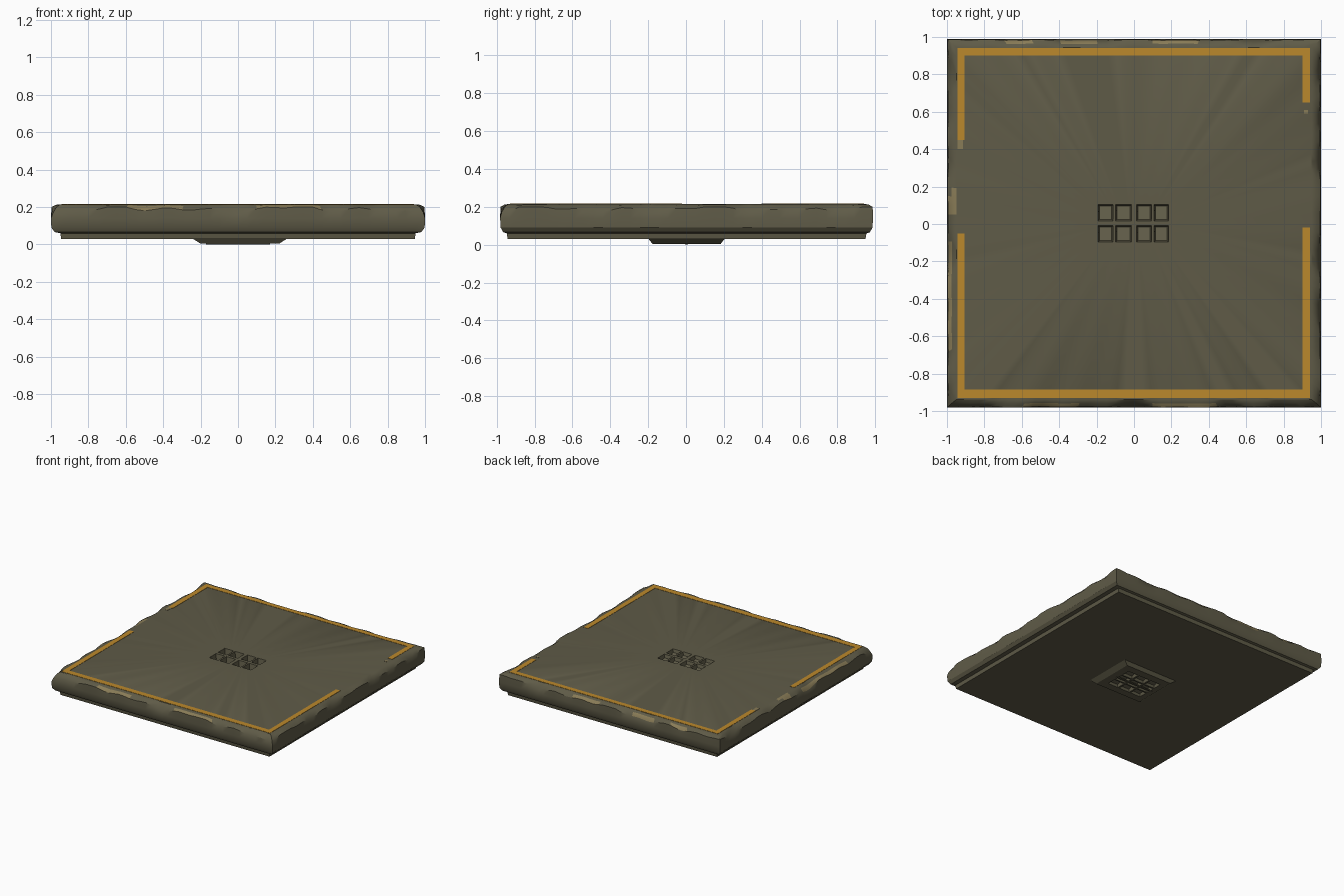
import bpy, bmesh, math, random

if "Cube" in bpy.data.objects:
    bpy.data.objects.remove(bpy.data.objects["Cube"])

random.seed(4)


def material(name, rgb):
    m = bpy.data.materials.new(name)
    m.diffuse_color = (*rgb, 1)
    m.use_nodes = True
    m.node_tree.nodes["Principled BSDF"].inputs["Base Color"].default_value = m.diffuse_color
    return m


OLIVE = material("olive panel", (0.115, 0.105, 0.064))
ORANGE = material("orange paint", (0.50, 0.25, 0.025))
WORN = material("worn edge", (0.25, 0.20, 0.095))

N = 40  # segments along each side
YC = 0.003


def finish(bm, name, mats, smooth=True):
    me = bpy.data.meshes.new(name)
    bm.to_mesh(me)
    bm.free()
    ob = bpy.data.objects.new(name, me)
    bpy.context.collection.objects.link(ob)
    for m in mats:
        me.materials.append(m)
    if smooth:
        bpy.context.view_layer.objects.active = ob
        ob.select_set(True)
        bpy.ops.object.shade_smooth_by_angle(angle=math.radians(28))
        ob.select_set(False)
    return ob


def ring(hx, hy, z, wear=None, dx=0.0):
    """Points around a rectangle, counter-clockwise from front left."""
    pts = []
    for side in range(4):
        for i in range(N):
            t = -1 + 2 * i / N
            u, v = [(t, -1), (1, t), (-t, 1), (-1, -t)][side]
            k = wear[side * N + i] if wear else 0
            pts.append((u * hx * (1 - 0.008 * k) + dx,
                        v * hy * (1 - 0.008 * k) + YC, z - 0.035 * k))
    return pts


# smooth seeded wear around the rim
ph = [random.uniform(0, 6.28) for _ in range(3)]
wear = []
for i in range(4 * N):
    a = 2 * math.pi * i / (4 * N)
    w = sum(math.sin(f * a + p) for f, p in zip((9, 17, 31), ph)) / 3
    wear.append(max(0, 0.35 + 0.8 * w))
half = [w * 0.4 for w in wear]

# slab: lofted from the lower vent frame, around the rim, to the upper vent
rings = [
    ring(0.17, 0.13, 0.004), ring(0.21, 0.18, 0.004, dx=0.01),
    ring(0.25, 0.20, 0.03, dx=0.01), ring(0.945, 0.945, 0.03),
    ring(0.95, 0.95, 0.06), ring(0.98, 0.968, 0.066),
    ring(0.998, 0.982, 0.09), ring(1.0, 0.985, 0.14),
    ring(0.997, 0.983, 0.20, wear), ring(0.975, 0.962, 0.212, half),
    ring(0.95, 0.942, 0.215), ring(0.20, 0.11, 0.213)]
bm = bmesh.new()
vr = [[bm.verts.new(p) for p in r] for r in rings]
for a, (lo, hi) in enumerate(zip(vr, vr[1:])):
    for i in range(4 * N):
        j = (i + 1) % (4 * N)
        f = bm.faces.new((lo[i], lo[j], hi[j], hi[i]))
        c = f.calc_center_median()
        # bare paint on the worn chamfer
        if a in (8, 9):
            back = c.y > 0.9 and (-0.68 < c.x < -0.52 or -0.4 < c.x < -0.2 or 0.1 < c.x < 0.35)
            front = c.y < -0.9 and (-0.6 < c.x < -0.3 or 0.08 < c.x < 0.45)
            left = c.x < -0.9 and (0.03 < c.y < 0.17 or -0.7 < c.y < -0.1)
            if a == 8 and (back or front or left):
                f.material_index = 1
            if a == 9 and c.x < -0.9 and 0.03 < c.y < 0.17:
                f.material_index = 1
finish(bm, "floor_slab", [OLIVE, WORN])


def vent(name, xs, ys, z, depth, tilt):
    """Grid whose odd cells are sunken panes with sloping floors."""
    bm = bmesh.new()
    up = depth < 0

    def face(pts):
        pts = pts if up else pts[::-1]
        bm.faces.new([bm.verts.new(p) for p in pts])

    for i in range(len(xs) - 1):
        for j in range(len(ys) - 1):
            x0, x1, y0, y1 = xs[i], xs[i + 1], ys[j] + YC, ys[j + 1] + YC
            rim = [(x0, y0, z), (x1, y0, z), (x1, y1, z), (x0, y1, z)]
            if i % 2 and j % 2:
                s = 0.008
                a, b = z + depth * (1 - tilt), z + depth
                flo = [(x0 + s, y0 + s, a), (x1 - s, y0 + s, a),
                       (x1 - s, y1 - s, b), (x0 + s, y1 - s, b)]
                face(flo)
                for k in range(4):
                    m = (k + 1) % 4
                    face([rim[k], rim[m], flo[m], flo[k]])
            else:
                face(rim)
    bmesh.ops.remove_doubles(bm, verts=bm.verts, dist=1e-5)
    return finish(bm, name, [OLIVE], False)


vent("upper_vent",
     [-0.20, -0.192, -0.112, -0.098, -0.014, 0.014, 0.094, 0.108, 0.185, 0.20],
     [-0.11, -0.10, -0.012, 0.014, 0.10, 0.11], 0.213, -0.05, 0.5)
vent("lower_vent",
     [-0.17, -0.155, -0.062, -0.048, 0.048, 0.062, 0.155, 0.17],
     [-0.13, -0.118, -0.047, -0.035, 0.035, 0.047, 0.118, 0.13], 0.004, 0.03, 0.4)

# centre bead that the slab rests on
bm = bmesh.new()
bmesh.ops.create_cube(bm, size=1)
for v in bm.verts:
    v.co = (v.co.x * 0.34, v.co.y * 0.014 + YC, 0.003 + v.co.z * 0.006)
finish(bm, "foot_bar", [OLIVE], False)


def plate(name, x0, x1, y0, y1, mat=ORANGE):
    bm = bmesh.new()
    bmesh.ops.create_cube(bm, size=1)
    for v in bm.verts:
        v.co = ((x0 + x1) / 2 + v.co.x * (x1 - x0),
                (y0 + y1) / 2 + v.co.y * (y1 - y0), 0.2145 + v.co.z * 0.005)
    finish(bm, name, [mat], False)


# painted border with gaps on both sides
plate("back_stripe", -0.945, 0.94, 0.90, 0.94)
plate("front_stripe", -0.945, 0.94, -0.93, -0.885)
plate("left_stripe_back", -0.945, -0.905, 0.45, 0.90)
plate("left_stripe_front", -0.945, -0.905, -0.885, -0.05)
plate("right_stripe_back", 0.90, 0.94, 0.65, 0.90)
plate("right_stripe_front", 0.90, 0.94, -0.885, -0.02)
# faded ends of the stripes
plate("left_stripe_fade", -0.945, -0.915, 0.40, 0.45, WORN)
plate("right_stripe_fade", 0.91, 0.93, 0.59, 0.61, WORN)
